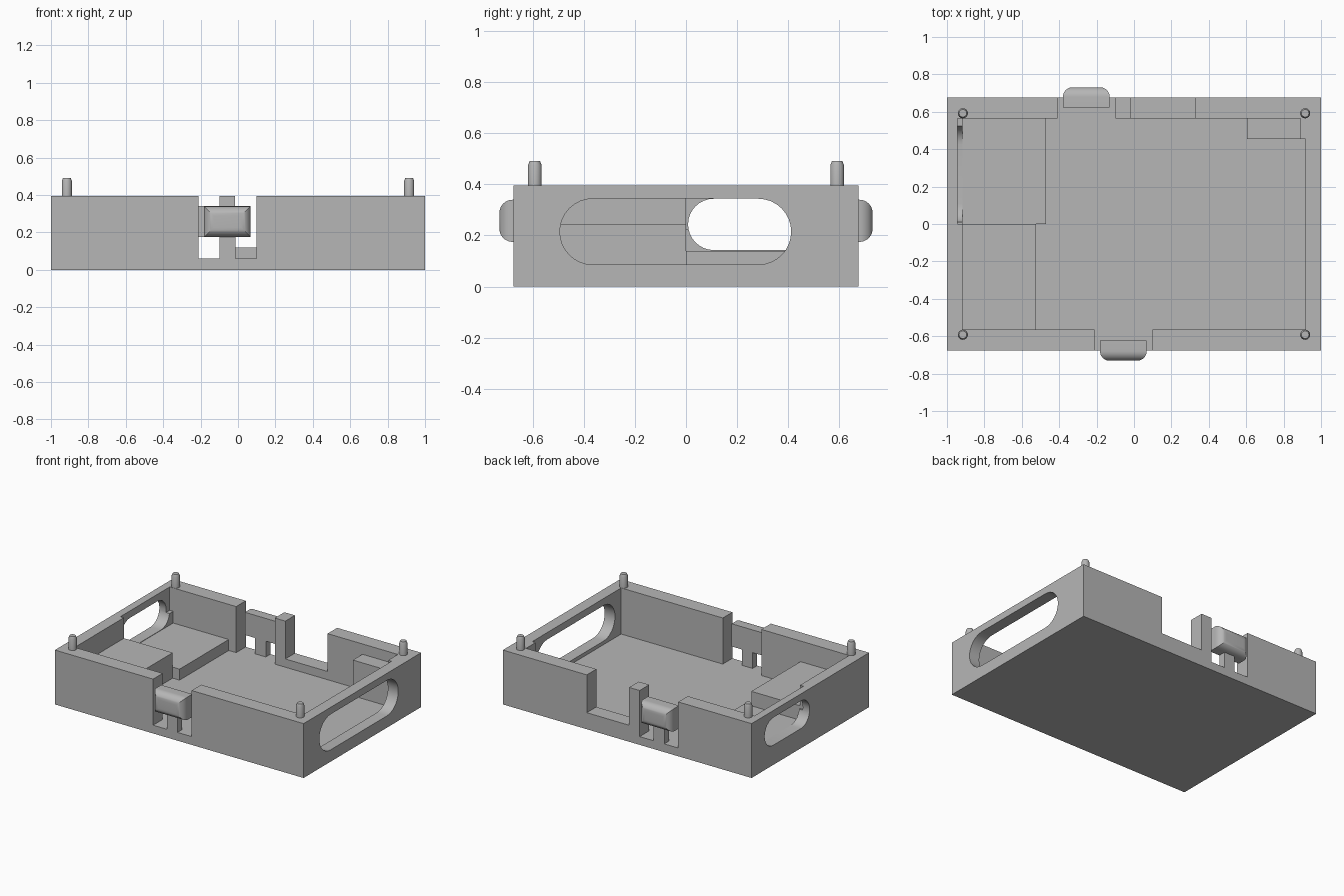
import bpy, bmesh, math

old = bpy.data.objects.get("Cube")
if old:
    bpy.data.objects.remove(old, do_unlink=True)

GREY = (0.47, 0.47, 0.47, 1)
plastic = bpy.data.materials.new("grey plastic")
plastic.use_nodes = True
plastic.diffuse_color = GREY
plastic.node_tree.nodes["Principled BSDF"].inputs["Base Color"].default_value = GREY

WALL_X, WALL_Y = 0.917, 0.565      # inner faces of the walls
HALF_Y, TOP, FLOOR = 0.675, 0.395, 0.06


def loft(name, loops):
    """Closed solid through a stack of equal-sized point loops."""
    bm = bmesh.new()
    rings = [[bm.verts.new(p) for p in loop] for loop in loops]
    for a, b in zip(rings, rings[1:]):
        for i in range(len(a)):
            j = (i + 1) % len(a)
            bm.faces.new((a[i], a[j], b[j], b[i]))
    bm.faces.new(rings[0])
    bm.faces.new(rings[-1])
    bmesh.ops.recalc_face_normals(bm, faces=bm.faces)
    mesh = bpy.data.meshes.new(name)
    bm.to_mesh(mesh)
    bm.free()
    mesh.materials.append(plastic)
    obj = bpy.data.objects.new(name, mesh)
    bpy.context.collection.objects.link(obj)
    return obj


def box(name, x0, x1, y0, y1, z0, z1):
    return loft(name, [[(x0, y0, z), (x1, y0, z), (x1, y1, z), (x0, y1, z)]
                       for z in (z0, z1)])


def stadium(name, x0, x1, y0, y1, z0, z1, steps=16):
    """Round-ended slot running along x."""
    r, zc = (z1 - z0) / 2, (z0 + z1) / 2
    outline = []
    for yc, start in ((y1 - r, -math.pi / 2), (y0 + r, math.pi / 2)):
        for i in range(steps + 1):
            a = start + math.pi * i / steps
            outline.append((yc + r * math.cos(a), zc + r * math.sin(a)))
    return loft(name, [[(x, y, z) for y, z in outline] for x in (x0, x1)])


def smooth(obj, degrees=30):
    bpy.ops.object.select_all(action='DESELECT')
    obj.select_set(True)
    bpy.context.view_layer.objects.active = obj
    bpy.ops.object.shade_smooth_by_angle(angle=math.radians(degrees))


def cut(target, cutters):
    bpy.context.view_layer.objects.active = target
    for cutter in cutters:
        cutter.hide_render = True
        mod = target.modifiers.new("cut", 'BOOLEAN')
        mod.operation = 'DIFFERENCE'
        mod.solver = 'EXACT'
        mod.object = cutter
        bpy.ops.object.modifier_apply(modifier=mod.name)
        bpy.data.objects.remove(cutter, do_unlink=True)


# Open tray with wall notches and side slots
tray = box("tray", -1, 1, -HALF_Y, HALF_Y, 0, TOP)
cut(tray, [
    box("cavity", -WALL_X, WALL_X, -WALL_Y, WALL_Y, FLOOR, 0.6),
    box("front_notch", -0.21, 0.1, -0.8, -0.5, FLOOR, 0.6),
    box("back_clip_notch", -0.41, -0.1, 0.5, 0.8, FLOOR, 0.6),
    box("back_notch", -0.015, 0.325, 0.5, 0.8, 0.12, 0.6),
    box("wall_recess", -0.945, -0.85, 0, WALL_Y, 0.225, 0.6),
    stadium("long_slot", 0.85, 1.1, -0.494, 0.412, 0.086, 0.344),
    stadium("short_slot", -1.1, -0.85, 0.008, 0.525, 0.143, 0.344),
])
smooth(tray)

# Raised platforms and corner filler inside the tray
box("front_platform", -WALL_X, -0.525, -WALL_Y, 0, FLOOR, 0.245)
box("back_platform", -WALL_X, -0.47, 0, WALL_Y, FLOOR, 0.14)
box("corner_shelf", 0.605, 0.89, 0.455, WALL_Y, FLOOR, 0.32)
box("corner_filler", 0.89, WALL_X, 0.455, WALL_Y, FLOOR, TOP)


# Snap clips: rounded pad on a narrow leg
def clip(side, xc, sign):
    half_x, z0, z1, r = 0.125, 0.175, 0.34, 0.052
    inner, outer = 0.622, 0.731
    stations = [(inner, 0)]
    for i in range(11):
        a = math.pi / 2 * i / 10
        stations.append((outer - r + r * math.sin(a), r * (1 - math.cos(a))))
    loops = []
    for y, inset in stations:
        x0, x1 = xc - half_x + inset, xc + half_x - inset
        lo, hi = z0 + inset, z1 - inset
        loops.append([(x0, sign * y, lo), (x1, sign * y, lo),
                      (x1, sign * y, hi), (x0, sign * y, hi)])
    smooth(loft(side + "_clip_pad", loops))
    ys = sorted((sign * inner, sign * HALF_Y))
    box(side + "_clip_leg", xc - 0.043, xc + 0.043, *ys, FLOOR, z0)


clip("front", -0.057, -1)
clip("back", -0.255, 1)

# Locating pins with chamfered tips
for sx, x_name in ((-1, "right"), (1, "left")):
    for sy, y_name in ((-1, "front"), (1, "back")):
        rings = []
        for z, r in ((TOP - 0.01, 0.027), (0.475, 0.027), (0.492, 0.02)):
            rings.append([(sx * 0.915 + r * math.cos(math.tau * i / 32),
                           sy * 0.592 + r * math.sin(math.tau * i / 32), z)
                          for i in range(32)])
        smooth(loft(f"{y_name}_{x_name}_pin", rings))
